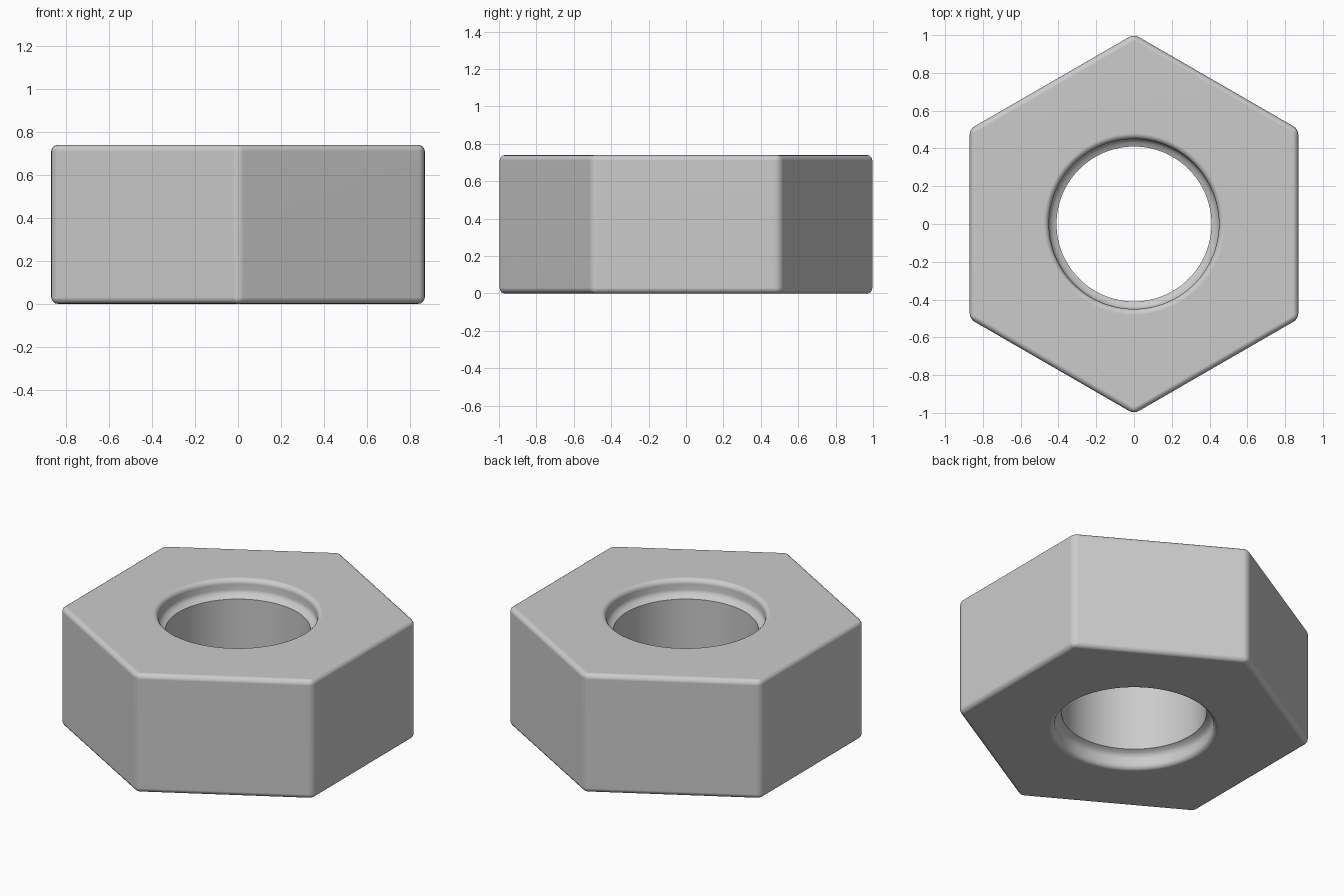
import bpy, bmesh
from math import sin, cos, pi, radians

HEIGHT = 0.74
ROUND = 0.03         # edge rounding radius
CORNER = 1.0046      # hexagon corner radius before rounding
MOUTH = 0.45         # radius at both ends of the bore
BORE = 0.41          # radius of the narrow middle of the bore
SIDES = 96

cube = bpy.data.objects.get("Cube")
if cube:
    bpy.data.objects.remove(cube, do_unlink=True)

# Plain grey metal
metal = bpy.data.materials.new("grey_metal")
grey = (0.6, 0.6, 0.6, 1)
metal.use_nodes = True
metal.diffuse_color = grey
metal.node_tree.nodes["Principled BSDF"].inputs["Base Color"].default_value = grey


def lathe(name, rings, sides, turn=0.0):
    """Closed solid from (radius, z) rings, bottom to top."""
    bm = bmesh.new()
    loops = []
    for r, z in rings:
        angles = [turn + 2 * pi * i / sides for i in range(sides)]
        loops.append([bm.verts.new((r * cos(a), r * sin(a), z)) for a in angles])
    for low, high in zip(loops, loops[1:]):
        for i in range(sides):
            j = (i + 1) % sides
            bm.faces.new((low[i], low[j], high[j], high[i]))
    bm.faces.new(loops[0][::-1])
    bm.faces.new(loops[-1])
    mesh = bpy.data.meshes.new(name)
    bm.to_mesh(mesh)
    bm.free()
    mesh.materials.append(metal)
    obj = bpy.data.objects.new(name, mesh)
    bpy.context.collection.objects.link(obj)
    return obj


# Six-sided body with rounded edges
nut = lathe("hex_nut", [(CORNER, 0), (CORNER, HEIGHT)], 6, pi / 2)
bevel = nut.modifiers.new("rounded_edges", 'BEVEL')
bevel.width = ROUND
bevel.segments = 4
bevel.limit_method = 'ANGLE'
bevel.offset_type = 'OFFSET'

# Bore profile for the lower half: flared lip, short wall, sloped ledge
steps = 5
lip = [(MOUTH + ROUND * (1 - sin(t)), ROUND * (1 - cos(t)))
       for t in (k * pi / 2 / steps for k in range(steps + 1))]
lower = [(MOUTH + ROUND, -0.1)] + lip + [
    (MOUTH, 0.065), (0.445, 0.08), (0.432, 0.095), (BORE, 0.105)]
upper = [(r, HEIGHT - z) for r, z in reversed(lower)]
cutter = lathe("bore_cutter", lower + upper, SIDES)
cutter.hide_render = True

cut = nut.modifiers.new("bore", 'BOOLEAN')
cut.operation = 'DIFFERENCE'
cut.solver = 'EXACT'
cut.object = cutter

# Apply the shape, drop the cutter, then smooth the rounded parts
bpy.ops.object.select_all(action='DESELECT')
nut.select_set(True)
bpy.context.view_layer.objects.active = nut
for name in ("rounded_edges", "bore"):
    bpy.ops.object.modifier_apply(modifier=name)
bpy.data.objects.remove(cutter, do_unlink=True)
bpy.ops.object.shade_smooth_by_angle(angle=radians(30))
weighted = nut.modifiers.new("clean_normals", 'WEIGHTED_NORMAL')
weighted.keep_sharp = True
